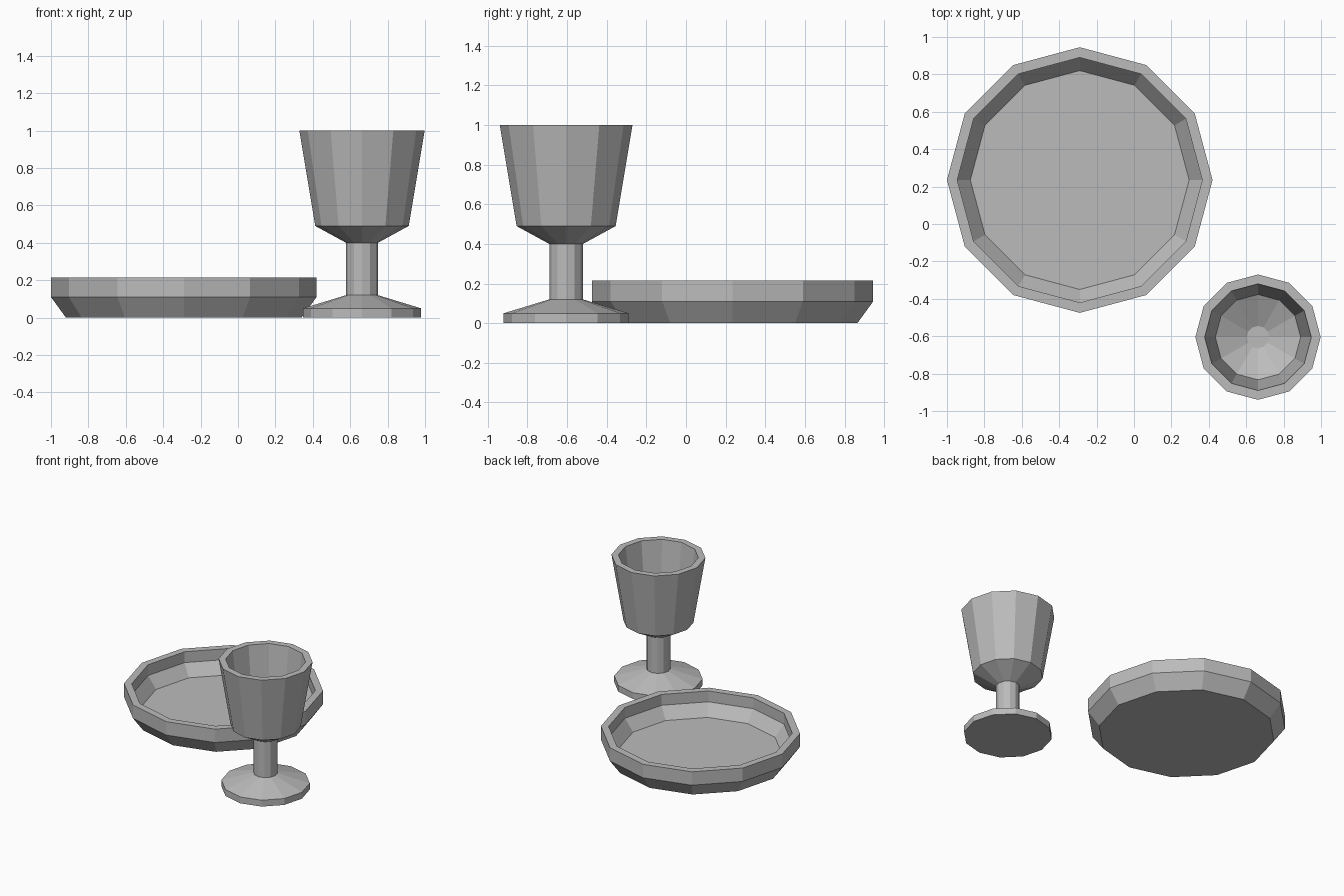
import bpy
import bmesh
from math import cos, sin, pi

SIDES = 12

if "Cube" in bpy.data.objects:
    bpy.data.objects.remove(bpy.data.objects["Cube"])

# Single plain grey for both vessels
grey = bpy.data.materials.new("plain grey")
grey.use_nodes = True
colour = (0.5, 0.5, 0.5, 1)
grey.diffuse_color = colour
grey.node_tree.nodes["Principled BSDF"].inputs["Base Color"].default_value = colour


def lathe(name, profile, location):
    """Turn a (radius, height) profile into a closed faceted solid."""
    bm = bmesh.new()
    rings = [[bm.verts.new((r * cos(2 * pi * i / SIDES), r * sin(2 * pi * i / SIDES), z))
              for i in range(SIDES)] for r, z in profile]
    for low, high in zip(rings, rings[1:]):
        for i in range(SIDES):
            j = (i + 1) % SIDES
            bm.faces.new((low[i], low[j], high[j], high[i]))
    bm.faces.new(rings[0][::-1])
    bm.faces.new(rings[-1])
    bmesh.ops.recalc_face_normals(bm, faces=bm.faces)
    mesh = bpy.data.meshes.new(name)
    bm.to_mesh(mesh)
    bm.free()
    mesh.materials.append(grey)
    obj = bpy.data.objects.new(name, mesh)
    obj.location = location
    bpy.context.collection.objects.link(obj)
    return obj


# Shallow dish: outside wall, rim, then inside wall down to the floor
lathe("dish", [(0.63, 0), (0.71, 0.11), (0.71, 0.215),
               (0.655, 0.215), (0.655, 0.13), (0.585, 0.04)], (-0.29, 0.235, 0))

# Goblet: foot, stem, bowl, rim, then the hollow inside
lathe("goblet", [(0.315, 0), (0.315, 0.05), (0.085, 0.12), (0.085, 0.4),
                 (0.25, 0.49), (0.335, 1.0),
                 (0.285, 1.0), (0.228, 0.525), (0.06, 0.44)], (0.663, -0.605, 0))
